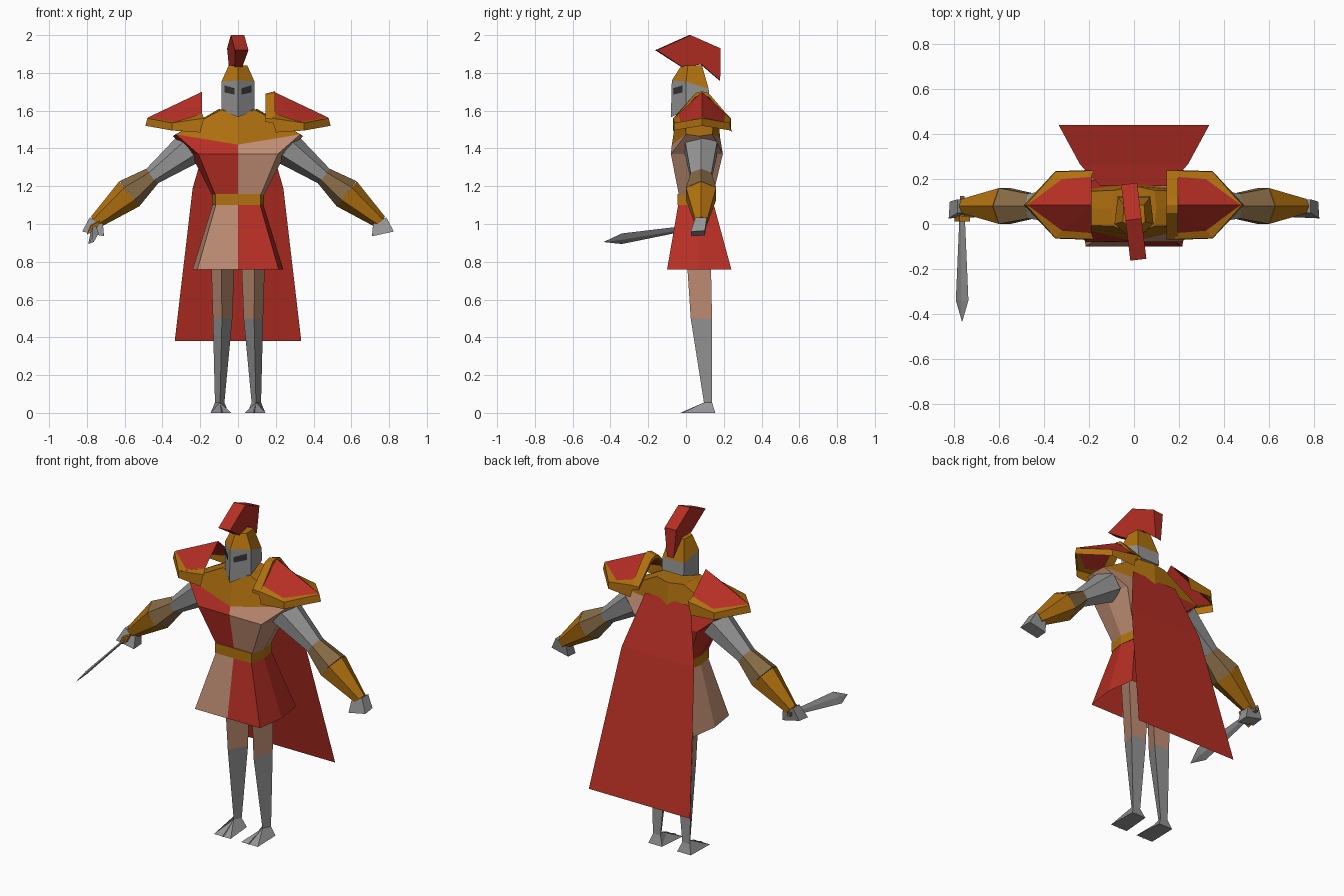
import bpy, bmesh, math
from mathutils import Vector

if "Cube" in bpy.data.objects:
    bpy.data.objects.remove(bpy.data.objects["Cube"])


def material(name, r, g, b):
    m = bpy.data.materials.new(name)
    m.diffuse_color = (r, g, b, 1)
    m.use_nodes = True
    m.node_tree.nodes["Principled BSDF"].inputs["Base Color"].default_value = m.diffuse_color
    return m


RED = material("red cloth", .47, .028, .018)
GOLD = material("gold", .44, .165, .005)
STEEL = material("steel", .30, .30, .30)
SKIN = material("tan", .53, .27, .175)
BRONZE = material("bronze brown", .24, .145, .06)
DARK = material("dark slit", .04, .035, .035)


def build(name, verts, faces, mats, rule=None):
    bm = bmesh.new()
    vs = [bm.verts.new(v) for v in verts]
    for f in faces:
        bm.faces.new([vs[i] for i in f])
    bmesh.ops.recalc_face_normals(bm, faces=bm.faces)
    if rule:
        for f in bm.faces:
            f.material_index = rule(f.calc_center_median())
    me = bpy.data.meshes.new(name)
    bm.to_mesh(me)
    bm.free()
    for m in mats:
        me.materials.append(m)
    ob = bpy.data.objects.new(name, me)
    bpy.context.collection.objects.link(ob)
    return ob


def loft(name, rings, mats, caps=(True, True), rule=None):
    n = len(rings[0])
    verts = [v for r in rings for v in r]
    faces = [(k * n + i, k * n + (i + 1) % n, (k + 1) * n + (i + 1) % n, (k + 1) * n + i)
             for k in range(len(rings) - 1) for i in range(n)]
    if caps[0]:
        faces.append(tuple(range(n)))
    if caps[1]:
        faces.append(tuple(range(len(verts) - n, len(verts))))
    return build(name, verts, faces, mats, rule)


def mirror_ring(half):
    """Complete a front-to-back half outline across x = 0."""
    return half + [(-x, y, z) for x, y, z in reversed(half) if x > 0]


def body_ring(z, w, mid, yf, yb):
    return mirror_ring([(0, yf, z), (w, yf, z), (mid, (yf + yb) / 2, z), (w, yb, z), (0, yb, z)])


def left_right(a, b):
    return lambda c: a if c.x < 0 else b


# Tunic, belt and skirt, coloured in opposite halves
shoulder = mirror_ring([(0, -.075, 1.42), (.33, .0, 1.475), (.345, .07, 1.465),
                        (.33, .14, 1.475), (0, .18, 1.46)])
neck = mirror_ring([(0, -.05, 1.58), (.09, -.01, 1.605), (.10, .07, 1.61),
                    (.09, .15, 1.605), (0, .17, 1.60)])
loft("tunic", [body_ring(1.14, .115, .13, -.035, .14), body_ring(1.37, .21, .25, -.08, .195), shoulder],
     [RED, SKIN], (True, False), left_right(0, 1))
loft("collar", [shoulder, neck], [GOLD], (False, True))
loft("belt", [body_ring(1.10, .12, .137, -.045, .15), body_ring(1.16, .12, .137, -.045, .15)], [GOLD])
loft("skirt", [body_ring(.76, .215, .24, -.10, .24), body_ring(1.11, .115, .132, -.04, .145)],
     [SKIN, RED], (False, True), left_right(0, 1))

# Cape
build("cape", [(-.15, .17, 1.50), (.15, .17, 1.50), (-.24, .265, 1.19), (.24, .265, 1.19),
               (-.335, .44, .38), (.335, .44, .38)], [(0, 1, 3, 2), (2, 3, 5, 4)], [RED])

# Helmet
brow = mirror_ring([(0, -.075, 1.76), (.087, .0, 1.755), (.072, .12, 1.715)])
jaw = mirror_ring([(0, -.08, 1.565), (.087, .0, 1.605), (.072, .125, 1.64)])
crown = mirror_ring([(0, -.025, 1.838), (.05, .01, 1.838), (.045, .085, 1.838)])
loft("helmet_face", [jaw, brow], [STEEL], (True, False))
loft("helmet_crown", [brow, crown], [GOLD], (False, True))

# Crest: tapered side profile turned slightly
profile = [(-.16, 1.92, .036), (.02, 2.0, .036), (.18, 1.93, .036),
           (.18, 1.76, .02), (.08, 1.845, .02), (-.02, 1.83, .02)]
sides = []
for s in (-1, 1):
    ring = []
    for y, z, w in profile:
        a, x = math.radians(7), s * w
        ring.append((x * math.cos(a) - y * math.sin(a), x * math.sin(a) + y * math.cos(a), z))
    sides.append(ring)
loft("crest", sides, [RED])


def tube(name, s, sections, mat):
    """Six-sided limb; each section is x, z, in-plane radius, y radius."""
    d = Vector((sections[-1][0] - sections[0][0], 0, sections[-1][1] - sections[0][1])).normalized()
    side = Vector((-d.z, 0, d.x))
    rings = []
    for x, z, r, ry in sections:
        ring = []
        for i in range(6):
            a = math.radians(60 * i)
            p = Vector((x, .08, z)) + side * r * math.cos(a) + Vector((0, ry * math.sin(a) * 1.15, 0))
            ring.append((s * p.x, p.y, p.z))
        rings.append(ring)
    loft(name, rings, [mat])


for s, tag in ((-1, "right"), (1, "left")):
    def flip(pts):
        return [(s * x, y, z) for x, y, z in pts]

    # Eye slit
    n = Vector((.69, -.73, 0)) * .004
    slit = [(.016, 1.685), (.07, 1.697), (.07, 1.735), (.016, 1.718)]
    build(tag + "_eye_slit", flip([(x + n.x, -.079 + x * .91 + n.y, z) for x, z in slit]),
          [(0, 1, 2, 3)], [DARK])

    # Arm and hand
    tube(tag + "_upper_arm", s, [(.26, 1.40, .09, .085), (.46, 1.25, .048, .055)], STEEL)
    tube(tag + "_elbow", s, [(.455, 1.253, .05, .055), (.575, 1.16, .085, .08)], BRONZE)
    tube(tag + "_forearm", s, [(.575, 1.16, .085, .08), (.755, 1.01, .037, .032)], GOLD)
    loft(tag + "_hand", [flip([(.715, .05, 1.0), (.785, .05, 1.035), (.785, .11, 1.035), (.715, .11, 1.0)]),
                         flip([(.71, .03, .935), (.825, .025, .96), (.82, .10, .965), (.71, .10, .94)])], [STEEL])

    # Shoulder guard: red roof, gold rim and gold inner band
    c = .085

    def arc(pts):
        return pts + [(x, 2 * c - y, z) for x, y, z in reversed(pts) if abs(y - c) > .001]

    inner = arc([(.19, -.04, 1.585), (.32, -.03, 1.54), (.475, c, 1.565)])
    outer = arc([(.18, -.068, 1.56), (.35, -.063, 1.535), (.48, c, 1.56)])
    lower = arc([(.20, -.07, 1.485), (.35, -.065, 1.495), (.49, c, 1.52)])
    build(tag + "_shoulder_plate", flip(inner + [(.19, c, 1.70)]),
          [(5, 0, 1), (5, 1, 2), (5, 2, 3), (5, 3, 4)], [RED])
    build(tag + "_shoulder_rim", flip(inner + outer + lower),
          [(k + i, k + i + 1, k + i + 6, k + i + 5) for k in (0, 5) for i in range(4)], [GOLD])
    band = [arc([(x, y, z0), (x, .05, z1 - .01), (x, c, z1)])
            for x, y, z0, z1 in ((.145, -.068, 1.56, 1.69), (.195, -.068, 1.555, 1.703))]
    band2 = [[(x, y, z - .02) for x, y, z in r] for r in band]
    loft(tag + "_shoulder_band", [band[0] + band2[0][::-1], band[1] + band2[1][::-1]], [GOLD])

    # Leg: triangular section with a front ridge
    def leg_ring(z, x0, xr, x1, yf, yb):
        return flip([(x0, yb, z), (xr, yf, z), (x1, yb, z)])

    knee = leg_ring(.50, .03, .085, .133, .025, .138)
    ankle = leg_ring(.055, .072, .095, .122, .095, .138)
    loft(tag + "_thigh", [leg_ring(.88, .015, .09, .145, .0, .13), knee], [SKIN], (True, False))
    loft(tag + "_greave", [knee, ankle], [STEEL], (False, False))
    loft(tag + "_foot", [ankle, flip([(.05, .155, 0), (.085, -.03, 0), (.14, .155, 0)])], [STEEL])
    build(tag + "_foot_flare", flip([(.035, -.02, 0), (.145, -.02, 0), (.14, .155, 0), (.05, .155, 0),
                                     (.095, .095, .055), (.072, .138, .055), (.122, .138, .055)]),
          [(0, 1, 4), (1, 2, 6, 4), (2, 3, 5, 6), (3, 0, 4, 5), (0, 3, 2, 1)], [STEEL])


# Sword: leaf blade turned on its axis, gold guard and grip
def blade_ring(y, z, w, t):
    return [(-.765 + .7 * (a * w + b * t), y, z + .7 * (a * w - b * t))
            for a, b in ((1, 0), (0, 1), (-1, 0), (0, -1))]


loft("sword_blade", [blade_ring(.02, .98, .018, .006), blade_ring(-.34, .922, .04, .008),
                     blade_ring(-.435, .905, .001, .001)], [STEEL])
loft("sword_guard", [blade_ring(.035, .983, .05, .018), blade_ring(.012, .979, .05, .018)], [GOLD])
loft("sword_grip", [blade_ring(.125, .998, .014, .014), blade_ring(.03, .982, .014, .014)], [BRONZE])
